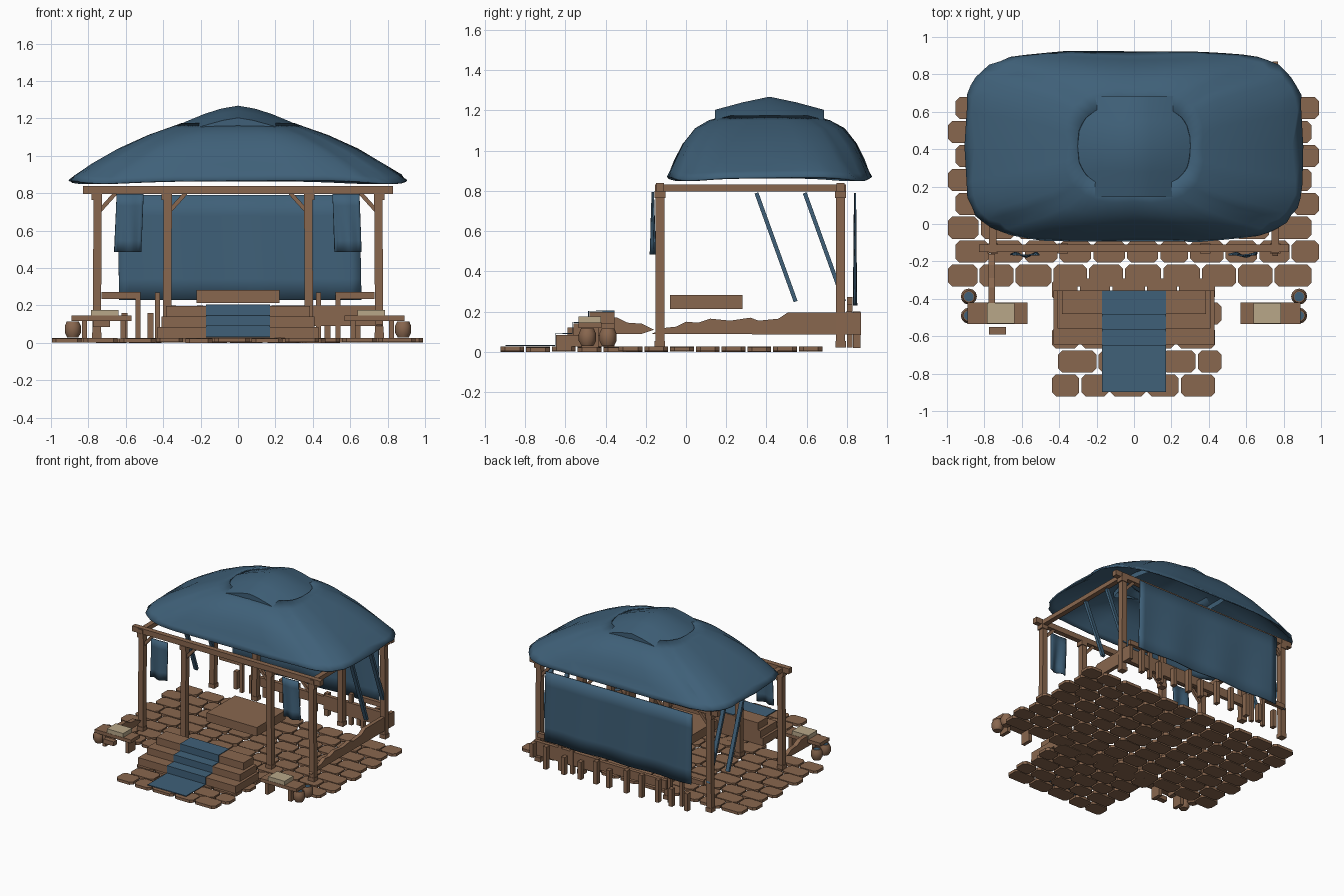
import bpy, bmesh, math, random
from mathutils import Vector, Matrix

random.seed(4)
if "Cube" in bpy.data.objects:
    bpy.data.objects.remove(bpy.data.objects["Cube"])


def material(name, rgb):
    m = bpy.data.materials.new(name)
    m.use_nodes = True
    m.diffuse_color = (*rgb, 1)
    m.node_tree.nodes["Principled BSDF"].inputs["Base Color"].default_value = (*rgb, 1)
    return m


WOOD = material("brown wood", (0.25, 0.135, 0.077))
BLUE = material("blue cloth", (0.05, 0.118, 0.19))
TAN = material("tan cloth", (0.48, 0.39, 0.25))


def finish(bm, name, mat, smooth=0):
    bmesh.ops.recalc_face_normals(bm, faces=bm.faces)
    me = bpy.data.meshes.new(name)
    bm.to_mesh(me)
    bm.free()
    me.materials.append(mat)
    ob = bpy.data.objects.new(name, me)
    bpy.context.collection.objects.link(ob)
    if smooth:
        bpy.ops.object.select_all(action="DESELECT")
        ob.select_set(True)
        bpy.context.view_layer.objects.active = ob
        bpy.ops.object.shade_smooth_by_angle(angle=math.radians(smooth))
    return ob


def box(name, x, y, z, mat=WOOD):
    """Box from (low, high) pairs."""
    bm = bmesh.new()
    bmesh.ops.create_cube(bm, size=1)
    for v in bm.verts:
        v.co = [(r[0] + r[1]) / 2 + c * (r[1] - r[0]) for c, r in zip(v.co, (x, y, z))]
    return finish(bm, name, mat)


def bar(name, a, b, w, d, mat=WOOD):
    """Square bar running from point a to point b."""
    a, b = Vector(a), Vector(b)
    bm = bmesh.new()
    turn = (b - a).to_track_quat("Z", "Y").to_matrix().to_4x4()
    bmesh.ops.create_cube(bm, size=1, matrix=Matrix.Translation((a + b) / 2) @ turn
                          @ Matrix.Diagonal((w, d, (b - a).length, 1)))
    return finish(bm, name, mat)


def extrude(bm, outline, offset):
    face = bm.faces.new([bm.verts.new(p) for p in outline])
    out = bmesh.ops.extrude_face_region(bm, geom=[face])["geom"]
    bmesh.ops.translate(bm, vec=offset, verts=[g for g in out if isinstance(g, bmesh.types.BMVert)])


def side_panel(name, x, width, profile, mat=WOOD):
    """Profile in y and z, extruded along x."""
    bm = bmesh.new()
    extrude(bm, [(x - width / 2, y, z) for y, z in profile], (width, 0, 0))
    return finish(bm, name, mat)


def thicken(ob, t):
    mod = ob.modifiers.new("thickness", "SOLIDIFY")
    mod.thickness = t
    mod.offset = 0


# Paving stones in staggered rows with clipped corners
bm = bmesh.new()


def paving_row(x0, x1, y0, count, shift):
    step = (x1 - x0) / count
    edges = [x0 + i * step + (shift + random.uniform(-.012, .012) if 0 < i < count else 0)
             for i in range(count + 1)]
    y1, c = y0 + 0.118, 0.022
    for a, b in zip(edges, edges[1:]):
        a, b, z = a + 0.006, b - 0.006, random.uniform(0, .005)
        plan = [(a + c, y0), (b - c, y0), (b, y0 + c), (b, y1 - c),
                (b - c, y1), (a + c, y1), (a, y1 - c), (a, y0 + c)]
        extrude(bm, [(px, py, z) for px, py in plan], (0, 0, 0.022))


for r in range(8):
    s = 0.02 if r % 2 else -0.02
    paving_row(-0.98 + s, 0.975 + s, -0.335 + r * 0.128, 10 + r % 2, s)
for r in range(5):
    s = 0.018 if r % 2 else -0.015
    paving_row(-0.43 + s, 0.455 + s, -0.922 + r * 0.128, 5, s * 2)
finish(bm, "paving_stones", WOOD)

# Entry steps and the runner laid over them
steps = [(-0.645, 0.085, 0.43), (-0.56, 0.14, 0.41), (-0.48, 0.197, 0.385)]
runner = [(-0.897, 0.032)]
low = 0.026
for i, (y, z, w) in enumerate(steps):
    box(f"step_{i + 1}", (-w, w), (y, -0.355), (low, z))
    runner += [(y - 0.005, low + 0.006), (y - 0.005, z + 0.005)]
    low = z
runner.append((-0.355, low + 0.005))
bm = bmesh.new()
pairs = [[bm.verts.new((s * 0.17, y, z)) for s in (-1, 1)] for y, z in runner]
for p, q in zip(pairs, pairs[1:]):
    bm.faces.new((p[0], p[1], q[1], q[0]))
thicken(finish(bm, "runner", BLUE), 0.006)

# Timber frame
FRONT, BACK = -0.13, 0.768
for y, row in ((FRONT, "front"), (BACK, "back")):
    box(f"{row}_beam", (-0.83, 0.83), (y - .02, y + .02), (0.797, 0.84))
    for s in (-1, 1):
        for x in (0.38, 0.755):
            name = f"{row}_post"
            bar(name, (s * x, y, 0.022), (s * (x - .005), y, 0.80), 0.044, 0.044)
            box(name + "_collar", (s * x - .028, s * x + .028), (y - .027, y + .027), (0.765, 0.80))
            box(name + "_foot", (s * x - .026, s * x + .026), (y - .026, y + .026), (0.022, 0.055))
            bar(row + "_brace", (s * (x - .01), y, 0.70), (s * (x - .1), y, 0.80), 0.022, 0.022)
for s in (-1, 1):
    box("side_beam", (s * .755 - .02, s * .755 + .02), (-0.155, 0.795), (0.797, 0.832))
    # Slanted side straps
    for y in (0.35, 0.59):
        bar("side_strap", (s * 0.75, y, 0.79), (s * 0.75, y + 0.195, 0.25), 0.03, 0.02, BLUE)


def hanging(name, x0, x1, y, z0, z1, lean, waves, depth, nx):
    """Softly folded sheet hanging across the front or back."""
    bm = bmesh.new()
    bmesh.ops.create_grid(bm, x_segments=nx, y_segments=5, size=0.5)
    for v in bm.verts:
        u, t = v.co.x + 0.5, v.co.y + 0.5
        v.co = (x0 + (x1 - x0) * u + lean * (1 - t),
                y + depth * math.sin(u * waves * math.tau + t) * (1.2 - t),
                z0 + (z1 - z0) * t)
    ob = finish(bm, name, BLUE, 40)
    thicken(ob, 0.008)


hanging("back_curtain", -0.645, 0.65, 0.84, 0.23, 0.79, 0.01, 3, 0.006, 24)
for s in (-1, 1):
    hanging("front_curtain", s * .577 - .072, s * .577 + .072, -0.165, 0.485, 0.795,
            s * 0.012, 1.3, 0.01, 10)


# Domed canopy: rounded rectangular rings of (half width, half depth, height)
def rounded(a, n):
    return [math.copysign(abs(f(a)) ** (2 / n), f(a)) for f in (math.cos, math.sin)]


CY, SEG = 0.415, 48
rings = [(.30, .22, 1.17), (.37, .30, 1.145), (.48, .37, 1.105), (.64, .43, 1.03),
         (.78, .468, .95), (.87, .493, .89), (.90, .505, .86)]
bm = bmesh.new()
loops = []
for k, (hx, hy, z) in enumerate(rings):
    loop = []
    for i in range(SEG):
        a = math.tau * i / SEG
        u, v = rounded(a, 2.8 + k * 0.27)
        # Creases pulled in along the corners and mid seams
        crease = 0.975 if i % 6 == 0 and 0 < k < 6 else 1
        j = crease * random.uniform(0.992, 1.006)
        loop.append(bm.verts.new((hx * u * j, CY + hy * v * j, z + 0.008 * math.sin(a * 4 + 1) * k / 6)))
    loops.append(loop)
for p, q in zip(loops, loops[1:]):
    for i in range(SEG):
        j = (i + 1) % SEG
        bm.faces.new((p[i], q[i], q[j], p[j]))
thicken(finish(bm, "canopy", BLUE, 25), 0.01)

# Raised canopy cap with a ridge along the middle
bm = bmesh.new()
bmesh.ops.create_grid(bm, x_segments=8, y_segments=4, size=1)
for v in bm.verts:
    u, t = v.co.x, v.co.y
    x = 0.36 * u * (1 - 0.12 * t * t)
    v.co = (x, CY + 0.27 * t, 1.268 - 0.065 * abs(t) ** 1.2 * (1 - .6 * u * u) - 0.125 * abs(u) ** 1.5)
rim = [e for e in bm.edges if e.is_boundary]
skirt = bmesh.ops.extrude_edge_only(bm, edges=rim)["geom"]
bmesh.ops.translate(bm, vec=(0, 0, -0.04), verts=[g for g in skirt if isinstance(g, bmesh.types.BMVert)])
finish(bm, "canopy_cap", BLUE, 25)

# Low table in the middle
box("low_table", (-0.222, 0.222), (-0.08, 0.28), (0.212, 0.282))

# Broken side rails
side_panel("right_rail", 0.755, 0.03, [
    (-.17, .09), (.87, .085), (.87, .195), (.505, .195), (.46, .165), (.36, .155), (.32, .17),
    (.22, .155), (.12, .165), (.06, .145), (.0, .15), (-.05, .125), (-.1, .12)])
side_panel("left_rail_stub", -0.76, 0.035, [
    (-.5, .085), (-.22, .09), (-.16, .11), (-.22, .14), (-.29, .145), (-.34, .17), (-.5, .175)])
box("fallen_rail_end", (-.775, -.685), (-.59, -.55), (.085, .12))

# Back fence: rails, uprights and short stakes
box("back_low_rail", (0.2, 0.77), (0.795, 0.825), (0.09, 0.2))
box("back_broken_rail", (-0.4, 0.2), (0.795, 0.825), (0.12, 0.19))
for s in (-1, 1):
    box("back_top_rail", sorted((s * .73, s * .52)), (0.80, 0.828), (0.235, 0.272))
    for x in (0.43, 0.535):
        box("back_upright", (s * x - .014, s * x + .014), (0.80, 0.828), (0.022, 0.27))
for i in range(10):
    x = -0.62 + i * 0.138 + random.uniform(-.02, .02)
    box("back_stake", (x - .016, x + .016), (0.83, 0.868), (0.02, random.choice((.16, .2))))

# Front benches with folded cloth, and small barrels beside them
for s in (-1, 1):
    box("bench_top", sorted((s * .57, s * .89)), (-.535, -.42), (0.118, 0.145))
    box("folded_cloth", sorted((s * .64, s * .785)), (-.533, -.422), (0.145, 0.177), TAN)
    for x in (0.615, 0.82):
        box("bench_leg", (s * x - .014, s * x + .014), (-.52, -.435), (0.022, 0.118))
    for y in (-0.49, -0.388):
        bm = bmesh.new()
        hoops = [(.03, .03), (.043, .055), (.043, .09), (.032, .115), (.026, .115), (.026, .108)]
        loops = [[bm.verts.new((s * .883 + r * math.cos(math.tau * i / 12),
                                y + r * math.sin(math.tau * i / 12), z)) for i in range(12)]
                 for r, z in hoops]
        for p, q in zip(loops, loops[1:]):
            for i in range(12):
                bm.faces.new((p[i], p[i - 1], q[i - 1], q[i]))
        bm.faces.new(loops[0])
        top = bm.faces.new(loops[-1])
        top.material_index = 1
        finish(bm, "barrel", WOOD, 30).data.materials.append(BLUE)
